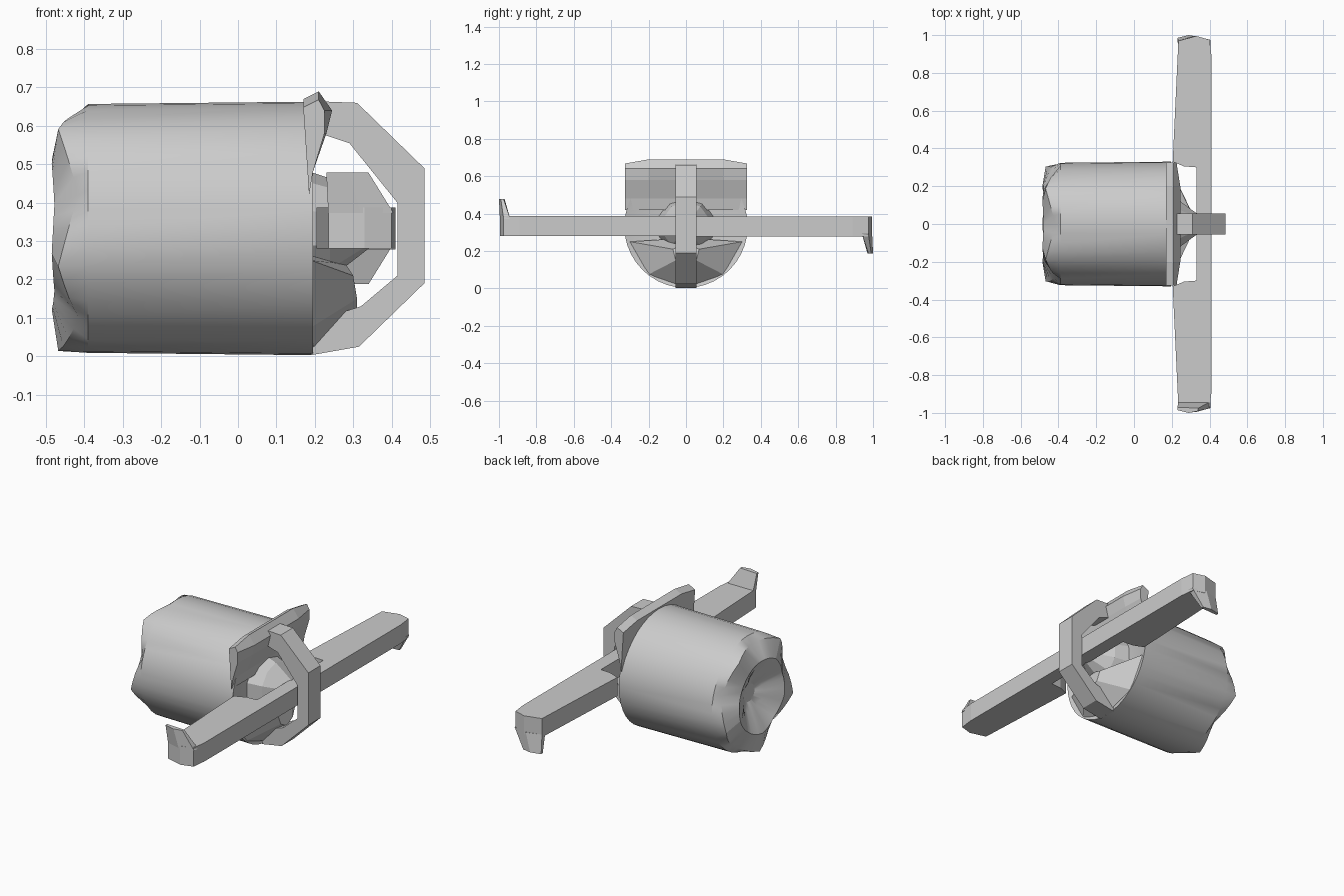
import bpy, bmesh, math
from mathutils import Vector

if "Cube" in bpy.data.objects:
    bpy.data.objects.remove(bpy.data.objects["Cube"])

CZ = 0.333   # height of the drum axis
R = 0.327    # drum radius


def finish(name, bm, smooth=True):
    bmesh.ops.recalc_face_normals(bm, faces=bm.faces)
    me = bpy.data.meshes.new(name)
    bm.to_mesh(me)
    bm.free()
    ob = bpy.data.objects.new(name, me)
    bpy.context.collection.objects.link(ob)
    if smooth:
        bpy.ops.object.select_all(action='DESELECT')
        ob.select_set(True)
        bpy.context.view_layer.objects.active = ob
        bpy.ops.object.shade_smooth_by_angle(angle=math.radians(25))
    return ob


def loft(name, loops, smooth=True):
    """Skin equal-length loops of points and close both ends."""
    bm = bmesh.new()
    rows = [[bm.verts.new(p) for p in loop] for loop in loops]
    n = len(rows[0])
    for a, b in zip(rows, rows[1:]):
        for i in range(n):
            j = (i + 1) % n
            bm.faces.new((a[i], a[j], b[j], b[i]))
    for end in (rows[0], rows[-1]):
        c = bm.verts.new(sum((v.co for v in end), Vector()) / n) if n > 12 else None
        if c is None:
            bm.faces.new(end)
        else:
            for i in range(n):
                bm.faces.new((end[i], end[(i + 1) % n], c))
    return finish(name, bm, smooth)


def xz_prism(name, pts, y0, y1):
    return loft(name, [[(x, y, z) for x, z in pts] for y in (y0, y1)], False)


def circle(x, r, n=40):
    return [(x, r * math.sin(2 * math.pi * i / n), CZ - r * math.cos(2 * math.pi * i / n))
            for i in range(n)]


def lobed(x_hi, x_lo, r_hi, r_lo, n=40, lobes=5):
    """Ring that swings between lugs and notches."""
    out = []
    for i in range(n):
        a = 2 * math.pi * i / n
        t = abs(((i * lobes / n) % 1) * 2 - 1)   # 1 on a lug, 0 in a notch
        r = r_lo + (r_hi - r_lo) * t
        out.append((x_lo + (x_hi - x_lo) * t, r * math.sin(a), CZ - r * math.cos(a)))
    return out


# Drum with ragged lugs at the back and a shallow dish in front
loft("drum", [
    circle(0.155, 0.10), circle(0.175, 0.26), circle(0.195, R + 0.003),
    circle(-0.39, R - 0.003),
    lobed(-0.468, -0.415, R - 0.008, 0.285),
    lobed(-0.485, -0.478, 0.21, 0.20),
    lobed(-0.44, -0.41, 0.11, 0.09),
    circle(-0.40, 0.05)])

# Wedge shaped front plate with square upper corners
plate = [(0.17, 0.67), (0.21, 0.69), (0.245, 0.64), (0.23, 0.58), (0.195, 0.48), (0.185, 0.42)]
loft("front_plate", [
    [(min(x, 0.225), y, z - (0.022 if z > 0.65 else 0)) if abs(y) > 0.3 else (x, y, z)
     for x, z in plate] for y in (-0.325, -0.2, 0.2, 0.325)], False)

# Faceted bulge under the hub
loft("lower_bulge", [
    [(0.19, 0.30, 0.25), (0.19, 0.20, 0.075), (0.20, 0.0, 0.005),
     (0.19, -0.20, 0.075), (0.19, -0.30, 0.25), (0.19, 0.0, 0.27)],
    [(0.30, 0.07, 0.21), (0.31, 0.055, 0.15), (0.31, 0.0, 0.12),
     (0.31, -0.055, 0.15), (0.30, -0.07, 0.21), (0.28, 0.0, 0.24)]], False)

# Angular hoop standing in front of the drum
hoop_outer = [(0.18, 0.665), (0.31, 0.66), (0.485, 0.49),
              (0.485, 0.19), (0.315, 0.025), (0.19, 0.003)]
hoop_inner = [(0.20, 0.585), (0.29, 0.555), (0.415, 0.40),
              (0.415, 0.21), (0.32, 0.13), (0.19, 0.09)]
loft("front_hoop", [
    [(ox, -0.055, oz), (ox, 0.055, oz), (ix, 0.055, iz), (ix, -0.055, iz)]
    for (ox, oz), (ix, iz) in zip(hoop_outer, hoop_inner)], False)

# Hub cone
loft("hub", [circle(0.15, 0.16, 10), circle(0.24, 0.13, 10), circle(0.35, 0.045, 10)], False)

# Cross blade, second half turned 180 degrees about the drum axis
outline = [(0.41, 0.0), (0.41, -0.89), (0.40, -0.975), (0.33, -0.995), (0.235, -0.97),
           (0.205, -0.33), (0.265, -0.305), (0.33, -0.30), (0.33, 0.0)]
tip_low = [(0.235, -0.94), (0.235, -0.97), (0.32, -0.995), (0.405, -0.975), (0.405, -0.94)]
tip_high = [(0.23, -0.97), (0.23, -0.985), (0.29, -1.0), (0.34, -0.99), (0.34, -0.975)]
for s, side in ((1, "near"), (-1, "far")):
    def turned(pts, h):
        return [(x, y * s, CZ + h * s) for x, y in pts]
    loft(side + "_blade", [turned(outline, -0.052), turned(outline, 0.055)], False)
    loft(side + "_blade_tip", [turned(tip_low, 0.04), turned(tip_high, 0.145)], False)
